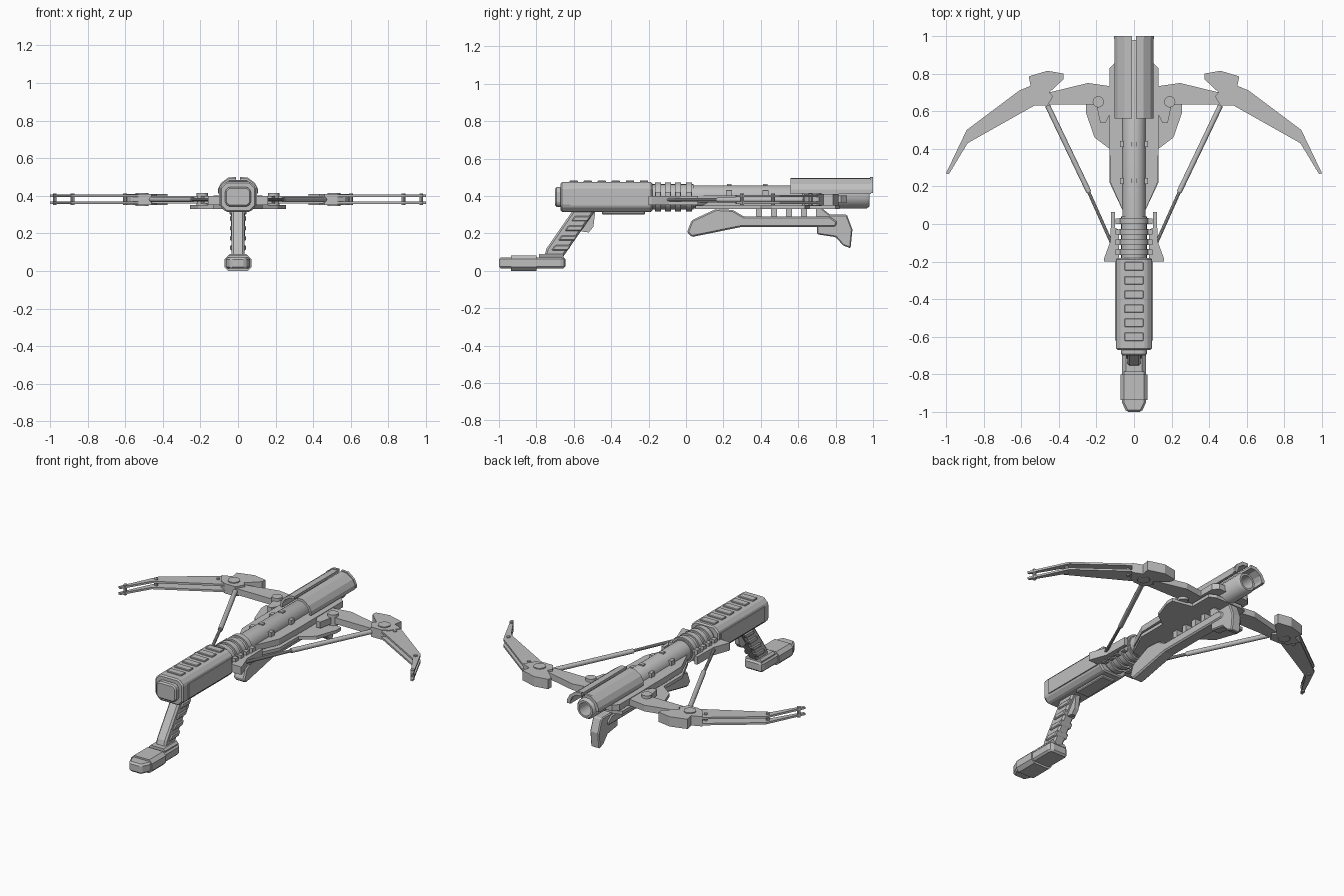
import bpy, bmesh, math
from mathutils import Vector

grey = bpy.data.materials.new("plain grey")
grey.diffuse_color = (0.52, 0.52, 0.52, 1)


def finish(name, bm, mirror=False, bevel=0, smooth=False):
    bmesh.ops.recalc_face_normals(bm, faces=bm.faces)
    me = bpy.data.meshes.new(name)
    bm.to_mesh(me)
    bm.free()
    me.materials.append(grey)
    if smooth:
        me.shade_smooth()
        me.set_sharp_from_angle(angle=math.radians(35))
    ob = bpy.data.objects.new(name, me)
    bpy.context.collection.objects.link(ob)
    if bevel:
        m = ob.modifiers.new("bevel", 'BEVEL')
        m.width, m.segments = bevel, 1
    if mirror:
        ob.modifiers.new("mirror", 'MIRROR').use_mirror_merge = False
    return ob


def prism(name, pts, axis, lo, hi, **kw):
    """Extrude a 2D outline along one axis."""
    place = {'x': lambda p, t: (t, p[0], p[1]),
             'y': lambda p, t: (p[0], t, p[1]),
             'z': lambda p, t: (p[0], p[1], t)}[axis]
    bm = bmesh.new()
    a = [bm.verts.new(place(p, lo)) for p in pts]
    b = [bm.verts.new(place(p, hi)) for p in pts]
    bm.faces.new(a)
    bm.faces.new(b)
    n = len(pts)
    for i in range(n):
        j = (i + 1) % n
        bm.faces.new((a[i], a[j], b[j], b[i]))
    return finish(name, bm, **kw)


def box(name, x0, x1, y0, y1, z0, z1, **kw):
    return prism(name, [(x0, y0), (x1, y0), (x1, y1), (x0, y1)], 'z', z0, z1, **kw)


def both(half):
    """Close a right-hand outline with its reflection."""
    return half + [(-x, y) for x, y in reversed(half)]


def octagon(w, z0, z1, c):
    return both([(w - c, z0), (w, z0 + c), (w, z1 - c), (w - c, z1)])


def rod(name, p, q, r, sides=16, **kw):
    p, q = Vector(p), Vector(q)
    bm = bmesh.new()
    bmesh.ops.create_cone(bm, cap_ends=True, segments=sides, radius1=r, radius2=r, depth=(q - p).length)
    rot = (q - p).to_track_quat('Z', 'Y').to_matrix().to_4x4()
    rot.translation = (p + q) / 2
    bmesh.ops.transform(bm, matrix=rot, verts=bm.verts)
    return finish(name, bm, smooth=True, **kw)


def lathe(name, prof, zc, n=24):
    """Revolve closed (radius, y) profile around the barrel axis."""
    bm = bmesh.new()
    rings = [[bm.verts.new((r * math.cos(2 * math.pi * k / n), y, zc + r * math.sin(2 * math.pi * k / n)))
              for k in range(n)] for r, y in prof]
    for i in range(len(rings)):
        a, b = rings[i], rings[(i + 1) % len(rings)]
        for k in range(n):
            m = (k + 1) % n
            bm.faces.new((a[k], a[m], b[m], b[k]))
    return finish(name, bm, smooth=True)


ZC = 0.395

# receiver body with stepped rear cap, side strips and top slats
prism("receiver", octagon(0.095, 0.315, 0.475, 0.03), 'y', -0.67, -0.18, bevel=0.008)
prism("rear_cap", octagon(0.068, 0.342, 0.447, 0.018), 'y', -0.70, -0.66, bevel=0.008)
box("side_strip", 0.09, 0.10, -0.62, -0.20, 0.35, 0.44, mirror=True)
box("belly_plate", -0.045, 0.045, -0.45, -0.22, 0.30, 0.32, bevel=0.005)
for i in range(6):
    y = -0.60 + i * 0.075
    box("top_slat", -0.05, 0.05, y - 0.022, y + 0.022, 0.47, 0.483, bevel=0.003)

# ribbed collar
rod("collar_core", (0, -0.19, ZC), (0, 0.04, ZC), 0.068, 24)
for y in (-0.15, -0.097, -0.043, 0.015):
    rod("collar_ring", (0, y - 0.016, ZC), (0, y + 0.016, ZC), 0.078, 24)
    box("collar_tab", 0.07, 0.098, y - 0.014, y + 0.014, 0.345, 0.42, mirror=True)

# barrel with hollow muzzle
lathe("barrel", [(0.062, 0.0), (0.062, 0.965), (0.052, 0.98), (0.04, 0.98), (0.04, 0.80), (0.002, 0.80), (0.002, 0.0)], ZC)
for y in (0.23, 0.425):
    box("barrel_tab", 0.055, 0.075, y - 0.016, y + 0.016, 0.385, 0.43, mirror=True)
    box("barrel_top_tab", -0.015, 0.015, y - 0.012, y + 0.012, 0.44, 0.463)

# split top cover
prism("top_cover", [(0.01, 0.495), (0.05, 0.492), (0.088, 0.465), (0.105, 0.435), (0.105, 0.41),
                    (0.09, 0.41), (0.09, 0.432), (0.076, 0.456), (0.045, 0.477), (0.01, 0.48)],
      'y', 0.56, 0.99, mirror=True)
prism("cover_lip", [(0.01, 0.50), (0.052, 0.497), (0.09, 0.468), (0.107, 0.435), (0.107, 0.415),
                    (0.09, 0.415), (0.076, 0.456), (0.045, 0.477), (0.01, 0.48)],
      'y', 0.985, 1.0, mirror=True)

# flat frame under the barrel
prism("lower_frame", both([(0.05, 0.05), (0.13, 0.22), (0.13, 0.40), (0.21, 0.46), (0.255, 0.59),
                           (0.255, 0.635), (0.13, 0.66), (0.13, 0.80), (0.09, 0.82)]), 'z', 0.33, 0.35)
prism("upper_frame", both([(0.05, 0.05), (0.125, 0.22), (0.13, 0.40), (0.13, 0.83), (0.10, 0.86)]), 'z', 0.365, 0.402)
prism("frame_core", both([(0.04, 0.08), (0.10, 0.24), (0.10, 0.78)]), 'z', 0.345, 0.37)

# bow arms
prism("inner_limb", [(0.08, 0.735), (0.14, 0.735), (0.245, 0.75), (0.45, 0.70), (0.53, 0.635), (0.20, 0.635),
                     (0.18, 0.54), (0.15, 0.54), (0.08, 0.68)], 'z', 0.36, 0.398, mirror=True)
prism("limb_joint", [(0.45, 0.70), (0.375, 0.77), (0.375, 0.80), (0.46, 0.815), (0.56, 0.785),
                     (0.55, 0.735), (0.61, 0.71), (0.57, 0.65), (0.53, 0.63), (0.46, 0.63), (0.43, 0.68)],
      'z', 0.35, 0.41, mirror=True)
limb = [(0.50, 0.63), (0.50, 0.73), (0.55, 0.73), (0.61, 0.71), (0.89, 0.50), (1.0, 0.27), (0.985, 0.265), (0.885, 0.43), (0.53, 0.63)]
for part, z in (("outer_limb_top", 0.394), ("outer_limb_bottom", 0.357)):
    prism(part, limb, 'z', z, z + 0.012, mirror=True)
for x, y in ((0.975, 0.30), (0.88, 0.465), (0.60, 0.665)):
    rod("limb_pin", (x, y, 0.35), (x, y, 0.413), 0.011, 10, mirror=True)
for x, y, r in ((0.51, 0.69, 0.035), (0.19, 0.65, 0.03)):
    rod("pivot_disc", (x, y, 0.345), (x, y, 0.416), r, 16, mirror=True)

# struts between the arms and the collar brackets
rod("strut_sleeve", (0.46, 0.63, 0.38), (0.24, 0.17, 0.38), 0.014, 12, mirror=True)
rod("strut_rod", (0.25, 0.19, 0.38), (0.12, -0.10, 0.38), 0.009, 10, mirror=True)
prism("strut_bracket", [(0.08, -0.20), (0.16, -0.20), (0.16, -0.185), (0.125, -0.09), (0.122, 0.065),
                        (0.102, 0.065), (0.102, -0.02), (0.08, -0.03)], 'z', 0.352, 0.40, mirror=True)

# foregrip, its posts and the front hook
prism("foregrip", [(0.005, 0.205), (0.03, 0.27), (0.16, 0.33), (0.25, 0.325), (0.31, 0.29), (0.77, 0.29),
                   (0.81, 0.262), (0.80, 0.235), (0.30, 0.235), (0.03, 0.18)], 'x', -0.037, 0.037, bevel=0.008)
for i in range(5):
    y = 0.39 + i * 0.08
    box("foregrip_post", -0.03, 0.03, y - 0.016, y + 0.016, 0.28, 0.34)
prism("front_hook", [(0.70, 0.34), (0.72, 0.34), (0.77, 0.30), (0.86, 0.30), (0.89, 0.22), (0.88, 0.12),
                     (0.84, 0.135), (0.80, 0.18), (0.70, 0.195)], 'x', -0.03, 0.03, bevel=0.006)

# slanted rear grip with finger ribs and trigger
prism("rear_grip", [(-0.60, 0.33), (-0.48, 0.33), (-0.66, 0.07), (-0.76, 0.07), (-0.745, 0.12)],
      'x', -0.034, 0.034, bevel=0.01)
for i in range(4):
    z = 0.125 + i * 0.052
    y = -0.70 + (z - 0.08) * 0.68
    prism("grip_rib", [(y - 0.05, z - 0.016), (y + 0.038, z - 0.016), (y + 0.056, z + 0.012), (y - 0.03, z + 0.012)],
          'x', -0.042, 0.042, bevel=0.005)
prism("trigger", [(-0.56, 0.21), (-0.52, 0.205), (-0.495, 0.235), (-0.485, 0.32), (-0.54, 0.32)], 'x', -0.014, 0.014)

# foot block under the grip
prism("grip_foot", both([(0.04, -1.0), (0.064, -0.95), (0.064, -0.66), (0.05, -0.645)]), 'z', 0.012, 0.072, bevel=0.012)
prism("foot_sleeve", octagon(0.072, 0.0, 0.082, 0.02), 'y', -0.935, -0.80)
prism("foot_collar", octagon(0.055, 0.05, 0.09, 0.012), 'y', -0.785, -0.655)
